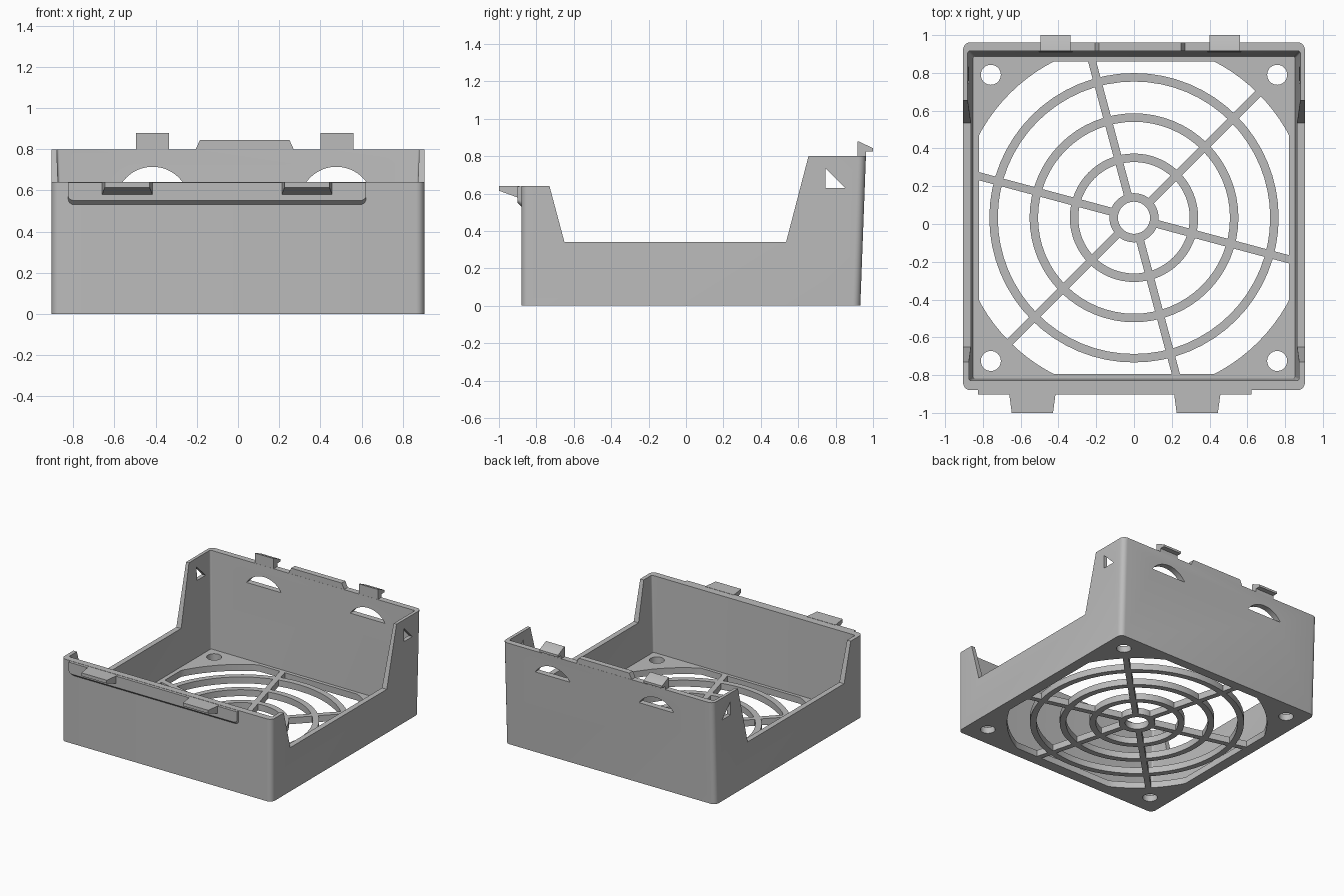
import bpy, bmesh
from math import sin, cos, pi, radians, asin
from mathutils import Vector

if "Cube" in bpy.data.objects:
    bpy.data.objects.remove(bpy.data.objects["Cube"])

GREY = (0.5, 0.5, 0.5, 1)
mat = bpy.data.materials.new("plain grey plastic")
mat.use_nodes = True
mat.diffuse_color = GREY
mat.node_tree.nodes["Principled BSDF"].inputs["Base Color"].default_value = GREY

FLOOR = 0.05
CY = 0.033          # grille centre in y


def loft(name, lower, upper):
    """Solid between two matching loops of 3D points."""
    bm = bmesh.new()
    a = [bm.verts.new(p) for p in lower]
    b = [bm.verts.new(p) for p in upper]
    bm.faces.new(a[::-1])
    bm.faces.new(b)
    for i in range(len(a)):
        j = (i + 1) % len(a)
        bm.faces.new((a[i], a[j], b[j], b[i]))
    bmesh.ops.recalc_face_normals(bm, faces=bm.faces)
    me = bpy.data.meshes.new(name)
    bm.to_mesh(me)
    bm.free()
    ob = bpy.data.objects.new(name, me)
    bpy.context.collection.objects.link(ob)
    me.materials.append(mat)
    return ob


def prism(name, pts, axis, lo, hi):
    """Extrude a flat profile along axis 0, 1 or 2."""
    def place(p, d):
        v = list(p)
        v.insert(axis, d)
        return Vector(v)
    return loft(name, [place(p, lo) for p in pts], [place(p, hi) for p in pts])


def rounded(x0, x1, y0, y1, r, z, steps=6):
    """Rounded rectangle loop at height z."""
    corners = [(x1 - r, y1 - r), (x0 + r, y1 - r), (x0 + r, y0 + r), (x1 - r, y0 + r)]
    return [Vector((cx + r * cos(a), cy + r * sin(a), z))
            for k, (cx, cy) in enumerate(corners)
            for a in [(k + i / steps) * pi / 2 for i in range(steps + 1)]]


def circle(r, cx=0, cy=CY, n=64):
    return [(cx + r * cos(2 * pi * i / n), cy + r * sin(2 * pi * i / n)) for i in range(n)]


def combine(ob, tool, operation):
    """Apply a boolean and discard the tool."""
    mod = ob.modifiers.new("bool", 'BOOLEAN')
    mod.operation, mod.object, mod.solver = operation, tool, 'EXACT'
    bpy.ops.object.select_all(action='DESELECT')
    bpy.context.view_layer.objects.active = ob
    ob.select_set(True)
    bpy.ops.object.modifier_apply(modifier=mod.name)
    bpy.data.objects.remove(tool)


def cut(ob, tool):
    combine(ob, tool, 'DIFFERENCE')


# Box shell with leaning back wall and drafted inside
shell = loft("fan_housing", rounded(-0.905, 0.905, -0.88, 0.932, 0.04, 0),
             rounded(-0.905, 0.905, -0.88, 0.962, 0.04, 0.8))
cut(shell, loft("cavity", rounded(-0.853, 0.853, -0.818, 0.887, 0.012, FLOOR),
                rounded(-0.884, 0.884, -0.834, 0.92, 0.012, 0.9)))

# Low sides and lower front wall
cut(shell, prism("side_cut", [(-1.2, 0.64), (-0.73, 0.64), (-0.65, 0.34), (0.535, 0.34),
                              (0.655, 0.8), (0.655, 1), (-1.2, 1)], 0, -1.2, 1.2))

# Triangular windows in both sides
cut(shell, prism("triangle_cut", [(0.745, 0.735), (0.745, 0.63), (0.85, 0.63)], 0, -1.2, 1.2))

# Arched openings below the rear clips
R, SILL = 0.18, 0.535
start = asin(0.1 / R)
for cx in (-0.415, 0.478):
    arch = [(cx + R * cos(a), SILL + R * sin(a))
            for a in [start + (pi - 2 * start) * i / 20 for i in range(21)]]
    cut(shell, prism("arch_cut", arch, 1, 0.8, 1.1))

# Air opening: a circle clipped by straight edges
opening = [(max(-0.82, min(0.82, x)), max(-0.793, min(0.86, y))) for x, y in circle(0.93, n=128)]
clipped = prism("air_opening", circle(0.93, n=96), 2, -0.1, FLOOR + 0.1)
bounds = [(-0.82, -0.793), (0.82, -0.793), (0.82, 0.86), (-0.82, 0.86)]
combine(clipped, prism("bounds", bounds, 2, -0.2, FLOOR + 0.2), 'INTERSECT')
cut(shell, clipped)

# Screw holes
for x in (-0.758, 0.758):
    for y in (-0.725, 0.79):
        cut(shell, prism("screw_hole", circle(0.053, x, y, 32), 2, -0.1, FLOOR + 0.1))

# Grille spokes
for k in range(6):
    a = radians(45 + 60 * k)
    end = 0.95 if k % 3 == 0 else 0.875
    u, v = Vector((cos(a), sin(a))), Vector((-sin(a), cos(a))) * 0.021
    c = Vector((0, CY))
    bar = [c + u * 0.11 - v, c + u * end - v, c + u * end + v, c + u * 0.11 + v]
    combine(shell, prism("spoke", bar, 2, 0, FLOOR), 'UNION')

# Grille rings
for outer in (0.13, 0.34, 0.553, 0.766):
    ring = prism("ring", circle(outer), 2, 0, FLOOR)
    cut(ring, prism("ring_hole", circle(outer - 0.045), 2, -0.1, FLOOR + 0.1))
    combine(shell, ring, 'UNION')

# Raised centre of the back wall
prism("back_wall_rise", [(-0.21, 0.79), (0.275, 0.79), (0.25, 0.845), (-0.185, 0.845)],
      1, 0.917, 0.961)

# Hooked clips on the back wall
for side, x in (("right", -0.495), ("left", 0.4)):
    prism(side + "_rear_clip", [(0.917, 0.79), (0.961, 0.79), (0.962, 0.825), (1.0, 0.825),
                                (1.0, 0.842), (0.925, 0.878), (0.917, 0.878)], 0, x, x + 0.16)

# Front lip with rounded lower corners and a sloped underside
r, x0, x1, z0 = 0.03, -0.825, 0.622, 0.522
arc = [i * pi / 12 for i in range(7)]
lip_pts = [(x0, 0.638)] + [(x0 + r - r * cos(a), z0 + r - r * sin(a)) for a in arc]
lip_pts += [(x1 - r + r * sin(a), z0 + r - r * cos(a)) for a in arc] + [(x1, 0.638)]
lip = prism("front_lip", lip_pts, 1, -0.902, -0.87)
for v in lip.data.vertices:
    if v.co.y < -0.89:
        v.co.z = 0.638 - (0.638 - v.co.z) * 0.75

# Tapered front tabs
for side, x in (("right", -0.538), ("left", 0.335)):
    tab = prism(side + "_front_tab", [(-0.89, 0.64), (-1.0, 0.64), (-1.0, 0.615), (-0.89, 0.575)],
                0, x - 0.124, x + 0.124)
    for v in tab.data.vertices:
        if v.co.y < -0.95:
            v.co.x = x + (v.co.x - x) * 0.88

# Smooth rounded corners, keep edges crisp
for ob in bpy.context.scene.objects:
    if ob.type == 'MESH' and mat.name in ob.data.materials:
        bpy.ops.object.select_all(action='DESELECT')
        ob.select_set(True)
        bpy.context.view_layer.objects.active = ob
        bpy.ops.object.shade_smooth_by_angle(angle=radians(30))
